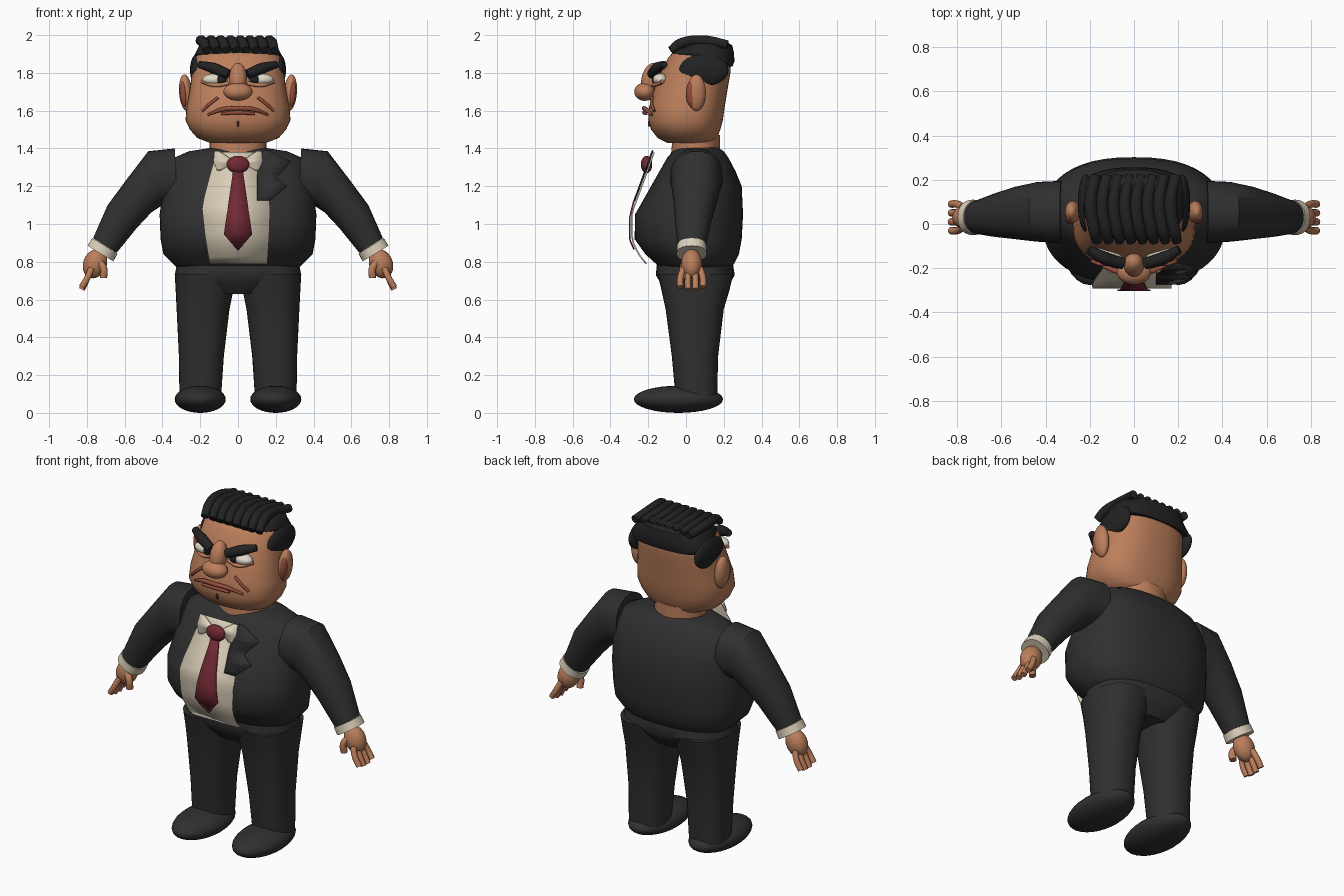
import bpy, bmesh, math
from mathutils import Vector, Matrix, Euler

cube = bpy.data.objects.get("Cube")
if cube:
    bpy.data.objects.remove(cube, do_unlink=True)


def material(name, r, g, b):
    m = bpy.data.materials.new(name)
    m.use_nodes = True
    m.diffuse_color = (r, g, b, 1)
    bsdf = m.node_tree.nodes["Principled BSDF"]
    bsdf.inputs["Base Color"].default_value = (r, g, b, 1)
    bsdf.inputs["Roughness"].default_value = 0.8
    return m


SUIT = material("charcoal suit", .029, .029, .029)
HAIR = material("black hair", .016, .016, .017)
SKIN = material("tan skin", .50, .21, .105)
SHIRT = material("cream shirt", .70, .62, .48)
TIE = material("dark red tie", .17, .022, .034)
LIP = material("reddish brown lip", .30, .075, .045)
EYE = material("eye white", .75, .70, .60)
CREASE = material("dark crease", .07, .02, .012)


def finish(name, mesh, mat, angle=40):
    mesh.materials.append(mat)
    for p in mesh.polygons:
        p.use_smooth = True
    mesh.set_sharp_from_angle(angle=math.radians(angle))
    ob = bpy.data.objects.new(name, mesh)
    bpy.context.scene.collection.objects.link(ob)
    return ob


def from_bmesh(name, bm, mat, angle=40):
    bmesh.ops.recalc_face_normals(bm, faces=bm.faces)
    mesh = bpy.data.meshes.new(name)
    bm.to_mesh(mesh)
    bm.free()
    return finish(name, mesh, mat, angle)


def loft(name, rings, mat, power=2.0, n=36, angle=40):
    """Skin rings given as (end, opposite end, half width vector)."""
    bm = bmesh.new()
    loops = []
    for a, b, w in rings:
        a, b, w = Vector(a), Vector(b), Vector(w)
        loop = []
        for i in range(n):
            t = math.tau * i / n
            c, s = math.cos(t), math.sin(t)
            c = math.copysign(abs(c) ** (2 / power), c)
            s = math.copysign(abs(s) ** (2 / power), s)
            loop.append(bm.verts.new((a + b) / 2 + (a - b) / 2 * c + w * s))
        loops.append(loop)
    for lo, hi in zip(loops, loops[1:]):
        for i in range(n):
            j = (i + 1) % n
            bm.faces.new((lo[i], lo[j], hi[j], hi[i]))
    bm.faces.new(loops[0])
    bm.faces.new(loops[-1])
    return from_bmesh(name, bm, mat, angle)


def level(z, y0, y1, rx, cx=0):
    return (cx, y0, z), (cx, y1, z), (rx, 0, 0)


def ball(name, loc, size, mat, rot=(0, 0, 0)):
    bm = bmesh.new()
    m = Matrix.LocRotScale(Vector(loc), Euler(rot), Vector(size))
    bmesh.ops.create_uvsphere(bm, u_segments=28, v_segments=16, radius=1, matrix=m)
    return from_bmesh(name, bm, mat, 80)


def tube(name, pts, radius, mat, taper=None):
    cu = bpy.data.curves.new(name, 'CURVE')
    cu.dimensions = '3D'
    cu.bevel_depth = radius
    cu.bevel_resolution = 3
    cu.use_fill_caps = True
    sp = cu.splines.new('BEZIER')
    sp.bezier_points.add(len(pts) - 1)
    for i, (bp, p) in enumerate(zip(sp.bezier_points, pts)):
        bp.co = p
        bp.handle_left_type = bp.handle_right_type = 'AUTO'
        bp.radius = taper[i] if taper else 1
    tmp = bpy.data.objects.new(name + "_path", cu)
    bpy.context.scene.collection.objects.link(tmp)
    bpy.context.view_layer.update()
    mesh = bpy.data.meshes.new_from_object(
        tmp.evaluated_get(bpy.context.evaluated_depsgraph_get()))
    bpy.data.objects.remove(tmp, do_unlink=True)
    mesh.materials.clear()
    return finish(name, mesh, mat)


# Depth of the shirt front at each height
FRONT = [(.78, -.20), (.84, -.25), (.92, -.285), (1.06, -.285), (1.2, -.232), (1.4, -.16)]


def front(z):
    for (z0, y0), (z1, y1) in zip(FRONT, FRONT[1:]):
        if z <= z1:
            return y0 + (y1 - y0) * (z - z0) / (z1 - z0)
    return FRONT[-1][1]


def plate(name, rows, lift, mat):
    """Thin strip of rows (height, left x, right x) that follows the shirt front."""
    bm = bmesh.new()
    prev = None
    for (z0, l0, r0), (z1, l1, r1) in zip(rows, rows[1:]):
        for k in range(5):
            t = k / 4
            z = z0 + (z1 - z0) * t
            row = [bm.verts.new((x, front(z) - lift, z))
                   for x in (l0 + (l1 - l0) * t, r0 + (r1 - r0) * t)]
            if prev:
                bm.faces.new((prev[0], prev[1], row[1], row[0]))
            prev = row
    bmesh.ops.remove_doubles(bm, verts=bm.verts, dist=1e-5)
    ob = from_bmesh(name, bm, mat)
    sol = ob.modifiers.new("thickness", 'SOLIDIFY')
    sol.thickness = .008
    sol.offset = 0
    return ob


# Jacket body and trouser seat
loft("jacket", [level(*r) for r in (
    (.755, -.13, .23, .31), (.79, -.16, .255, .345), (.84, -.215, .28, .395),
    (.92, -.272, .295, .41), (1.05, -.27, .302, .415), (1.2, -.185, .295, .395),
    (1.28, -.14, .262, .375), (1.35, -.10, .225, .34), (1.385, -.07, .20, .26),
    (1.405, -.04, .17, .13))], SUIT, 2.4, 48, 60)
loft("trouser_seat", [level(*r) for r in (
    (.63, -.09, .19, .15), (.68, -.13, .23, .25), (.73, -.16, .258, .335),
    (.78, -.155, .25, .325))], SUIT, 2.4)

# Shirt, tie, collar and lapel
plate("shirt_front", [(.79, -.15, .155), (.94, -.175, .165), (1.08, -.19, .17),
                      (1.14, -.18, .165), (1.29, -.14, .12), (1.38, -.11, .11)], .002, SHIRT)
plate("tie_blade", [(.865, -.004, .004), (.945, -.075, .075), (1.28, -.026, .026)], .014, TIE)
ball("tie_knot", (0, front(1.315) - .018, 1.315), (.06, .03, .046), TIE)
for s, side in ((1, "left"), (-1, "right")):
    rows = [(1.285, .09, .11), (1.33, .015, .13), (1.385, .10, .125)]
    plate(side + "_collar", [(z, s * a, s * b) for z, a, b in rows], .014, SHIRT)
plate("lapel", [(1.125, .10, .17), (1.20, .10, .26), (1.245, .10, .20),
                (1.33, .11, .28), (1.39, .13, .16)], .012, SUIT)

# Head and neck
loft("neck", [level(1.36, -.08, .18, .15), level(1.47, -.07, .18, .15)], SKIN)
loft("head", [level(*r) for r in (
    (1.43, -.10, .15, .15), (1.455, -.15, .165, .215), (1.5, -.185, .182, .255),
    (1.55, -.2, .195, .278), (1.62, -.195, .205, .272), (1.71, -.17, .22, .255),
    (1.8, -.135, .235, .243), (1.88, -.095, .24, .23), (1.93, -.05, .22, .19))],
    SKIN, 2.4, 48, 60)

# Hair
loft("hair_cap", [level(*r) for r in (
    (1.835, .06, .247, .225), (1.86, .03, .256, .238), (1.90, -.075, .255, .228),
    (1.945, -.05, .245, .205), (1.975, .0, .20, .16))], HAIR, 2.5)
for i in range(8):
    x = -.178 + i * .0515
    tube("hair_strand_%d" % (i + 1),
         [(x + .012, -.08, 1.92), (x, -.03, 1.955), (x - .018, .09, 1.971), (x + .005, .22, 1.95)],
         .029, HAIR, (.75, .95, 1, .8))

# Nose, mouth and chin crease
ball("nose_bridge", (0, -.185, 1.77), (.047, .05, .085), SKIN, (-.25, 0, 0))
ball("nose_tip", (0, -.218, 1.70), (.077, .056, .048), SKIN)
tube("upper_lip", [(-.16, -.18, 1.578), (-.08, -.212, 1.607), (0, -.222, 1.612),
                   (.08, -.212, 1.607), (.16, -.18, 1.578)], .012, LIP, (.5, 1, 1, 1, .5))
tube("lower_lip", [(-.09, -.21, 1.583), (0, -.22, 1.59), (.09, -.21, 1.583)], .012, LIP, (.6, 1, .6))
tube("chin_crease", [(0, -.196, 1.545), (0, -.196, 1.515)], .006, CREASE)

for s, side in ((1, "left"), (-1, "right")):
    # Eyes, brows, ears and side hair
    ball(side + "_eye", (s * .12, -.135, 1.765), (.068, .04, .032), EYE)
    ball(side + "_pupil", (s * .088, -.163, 1.765), (.026, .018, .024), HAIR)
    tube(side + "_lower_lid", [(s * .19, -.125, 1.755), (s * .12, -.168, 1.735), (s * .05, -.165, 1.745)],
         .011, SKIN)
    tube(side + "_brow", [(s * .205, -.115, 1.845), (s * .13, -.155, 1.825), (s * .05, -.18, 1.793)],
         .03, HAIR, (.65, 1, .85))
    tube(side + "_cheek_crease", [(s * .19, -.168, 1.598), (s * .15, -.182, 1.635), (s * .105, -.18, 1.67)],
         .008, LIP)
    ball(side + "_ear", (s * .277, .055, 1.695), (.035, .05, .097), SKIN, (0, s * .08, 0))
    ball(side + "_inner_ear", (s * .288, .03, 1.69), (.02, .03, .07), LIP, (0, s * .08, 0))
    ball(side + "_side_hair", (s * .218, .095, 1.815), (.036, .13, .085), HAIR)

    # Sleeves and cuffs: outer edge, inner edge, centre depth, half depth
    def sleeve(name, rows, mat):
        loft(name, [((s * x0, y, z0), (s * x1, y, z1), (0, w, 0))
                    for x0, z0, x1, z1, y, w in rows], mat, 2.2, 32)

    sleeve(side + "_sleeve", [
        (.335, 1.40, .32, 1.10, .055, .14), (.475, 1.385, .40, 1.10, .055, .135),
        (.59, 1.235, .46, 1.06, .05, .12), (.69, 1.10, .535, .98, .04, .10),
        (.767, .925, .643, .847, .03, .075)], SUIT)
    sleeve(side + "_cuff", [
        (.772, .925, .638, .843, .03, .078), (.797, .885, .66, .802, .03, .08)], SHIRT)

    # Hands
    ball(side + "_palm", (s * .757, .03, .79), (.062, .055, .08), SKIN, (0, s * -.4, 0))
    for k in range(4):
        y = .03 + (k - 1.5) * .03
        d = .03 + (k - 1.5) * .04
        drop = .012 * abs(k - 1.5)
        tube("%s_finger_%d" % (side, k + 1),
             [(s * .775, y, .765), (s * .80, d, .71), (s * .827, d, .648 + drop)], .017, SKIN)
    tube(side + "_thumb", [(s * .735, .0, .80), (s * .712, -.015, .765), (s * .712, -.01, .715)],
         .02, SKIN)

    # Trouser legs and shoes
    loft(side + "_leg", [level(z, y0, y1, (x1 - x0) / 2, s * (x0 + x1) / 2) for z, y0, y1, x0, x1 in (
        (.08, -.055, .165, .09, .31), (.3, -.075, .17, .075, .313),
        (.55, -.108, .20, .045, .325), (.65, -.13, .23, .025, .33),
        (.735, -.15, .25, .02, .335))], SUIT, 2.4)
    ball(side + "_shoe", (s * .2, -.04, .072), (.135, .236, .072), SUIT)
